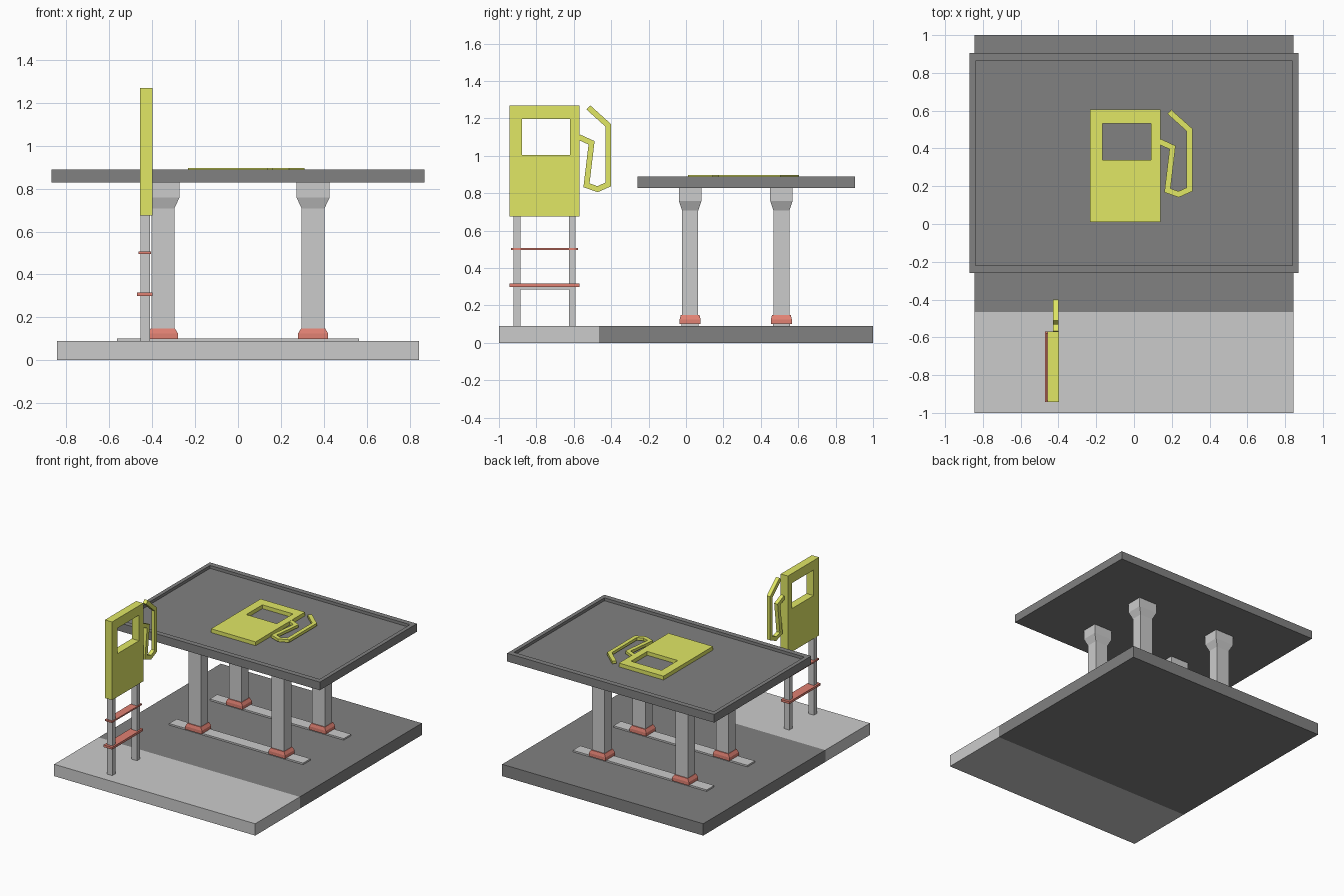
import bpy, bmesh
from mathutils import Vector

if "Cube" in bpy.data.objects:
    bpy.data.objects.remove(bpy.data.objects["Cube"])


def material(name, rgb):
    m = bpy.data.materials.new(name)
    m.diffuse_color = (*rgb, 1)
    m.use_nodes = True
    m.node_tree.nodes["Principled BSDF"].inputs["Base Color"].default_value = m.diffuse_color
    return m


DARK = material("dark_grey", (0.22, 0.22, 0.22))
YELLOW = material("yellow", (0.75, 0.8, 0.13))
RED = material("red", (0.75, 0.22, 0.17))


def finish(name, bm, mat):
    bmesh.ops.recalc_face_normals(bm, faces=bm.faces[:])
    me = bpy.data.meshes.new(name)
    bm.to_mesh(me)
    bm.free()
    ob = bpy.data.objects.new(name, me)
    bpy.context.collection.objects.link(ob)
    if mat:
        me.materials.append(mat)
    return ob


def stack(name, cx, cy, levels, mat=None):
    """Loft of centred rectangles (half_x, half_y, z), capped at both ends."""
    bm = bmesh.new()
    rings = [[bm.verts.new((cx + sx * hx, cy + sy * hy, z))
              for sx, sy in ((-1, -1), (1, -1), (1, 1), (-1, 1))]
             for hx, hy, z in levels]
    for a, b in zip(rings, rings[1:]):
        for i in range(4):
            j = (i + 1) % 4
            bm.faces.new((a[i], a[j], b[j], b[i]))
    bm.faces.new(rings[0])
    bm.faces.new(rings[-1])
    return finish(name, bm, mat)


def box(name, x0, x1, y0, y1, z0, z1, mat=None):
    hx, hy = (x1 - x0) / 2, (y1 - y0) / 2
    return stack(name, (x0 + x1) / 2, (y0 + y1) / 2, [(hx, hy, z0), (hx, hy, z1)], mat)


def band(name, left, right, closed, w0, w1, place, mat):
    """Solid strip between two matching 2D outlines, thickness w0..w1."""
    bm = bmesh.new()
    rows = [[bm.verts.new(place(p[0], p[1], w)) for p in side]
            for side, w in ((left, w0), (right, w0), (right, w1), (left, w1))]
    n = len(left)
    for i in range(n if closed else n - 1):
        j = (i + 1) % n
        for k in range(4):
            a, b = rows[k], rows[(k + 1) % 4]
            bm.faces.new((a[i], a[j], b[j], b[i]))
    if not closed:
        for i in (0, n - 1):
            bm.faces.new([r[i] for r in rows])
    return finish(name, bm, mat)


def offset_path(path, d):
    """Mitred offset of an open 2D polyline."""
    pts = [Vector(p) for p in path]
    dirs = [(b - a).normalized() for a, b in zip(pts, pts[1:])]
    norms = [Vector((-t.y, t.x)) for t in dirs]
    out = []
    for i, p in enumerate(pts):
        n0, n1 = norms[max(i - 1, 0)], norms[min(i, len(norms) - 1)]
        m = (n0 + n1).normalized()
        out.append(p + m * d / max(m.dot(n0), 0.6))
    return out


def rect(u0, u1, v0, v1):
    return [(u0, v0), (u1, v0), (u1, v1), (u0, v1)]


HOSE = [(0.37, 0.425), (0.438, 0.394), (0.411, 0.167), (0.47, 0.146),
        (0.528, 0.172), (0.528, 0.487), (0.421, 0.583)]


def pump_symbol(prefix, body_w, hose_w, place):
    band(prefix + "_body", rect(0, 0.374, 0, 0.594), rect(0.066, 0.323, 0.328, 0.522),
         True, *body_w, place, YELLOW)
    band(prefix + "_hose", offset_path(HOSE, 0.015), offset_path(HOSE, -0.015),
         False, *hose_w, place, YELLOW)


# Ground slab: light front pavement and dark forecourt
box("front_pavement", -0.845, 0.845, -1, -0.465, 0, 0.09)
box("forecourt", -0.845, 0.845, -0.465, 1, 0, 0.09, DARK)

# Canopy with a sunken top
stack("canopy", 0, 0.322, [(0.87, 0.582, 0.828), (0.87, 0.582, 0.89),
                           (0.84, 0.542, 0.89), (0.84, 0.542, 0.868)], DARK)

# Islands, columns and column feet
for row, y in (("front", 0.022), ("back", 0.51)):
    box(row + "_island", -0.563, 0.563, y - 0.045, y + 0.045, 0.088, 0.102)
    for side, x in (("left", -0.35), ("right", 0.35)):
        stack(f"{row}_{side}_column", x, y,
              [(0.053, 0.043, 0.1), (0.053, 0.043, 0.707), (0.077, 0.06, 0.758),
               (0.077, 0.06, 0.83)])
        stack(f"{row}_{side}_foot", x, y,
              [(0.07, 0.056, 0.1), (0.07, 0.056, 0.125), (0.056, 0.05, 0.148)], RED)

# Pump symbol lying on the canopy
pump_symbol("roof_symbol", (0.866, 0.897), (0.875, 0.896),
            lambda u, v, w: (u - 0.234, v + 0.011, w))

# Pump symbol standing as a roadside sign
pump_symbol("sign", (-0.458, -0.398), (-0.428, -0.399),
            lambda u, v, w: (w, u - 0.943, v + 0.675))

# Sign legs, shelf, brace and rail
for name, y in (("front", -0.904), ("back", -0.608)):
    box(name + "_sign_leg", -0.455, -0.411, y - 0.018, y + 0.018, 0.09, 0.68)
box("sign_rail", -0.465, -0.405, -0.935, -0.577, 0.496, 0.507, RED)
box("sign_shelf", -0.47, -0.398, -0.943, -0.57, 0.299, 0.316, RED)
box("sign_brace", -0.45, -0.416, -0.887, -0.625, 0.284, 0.3)
